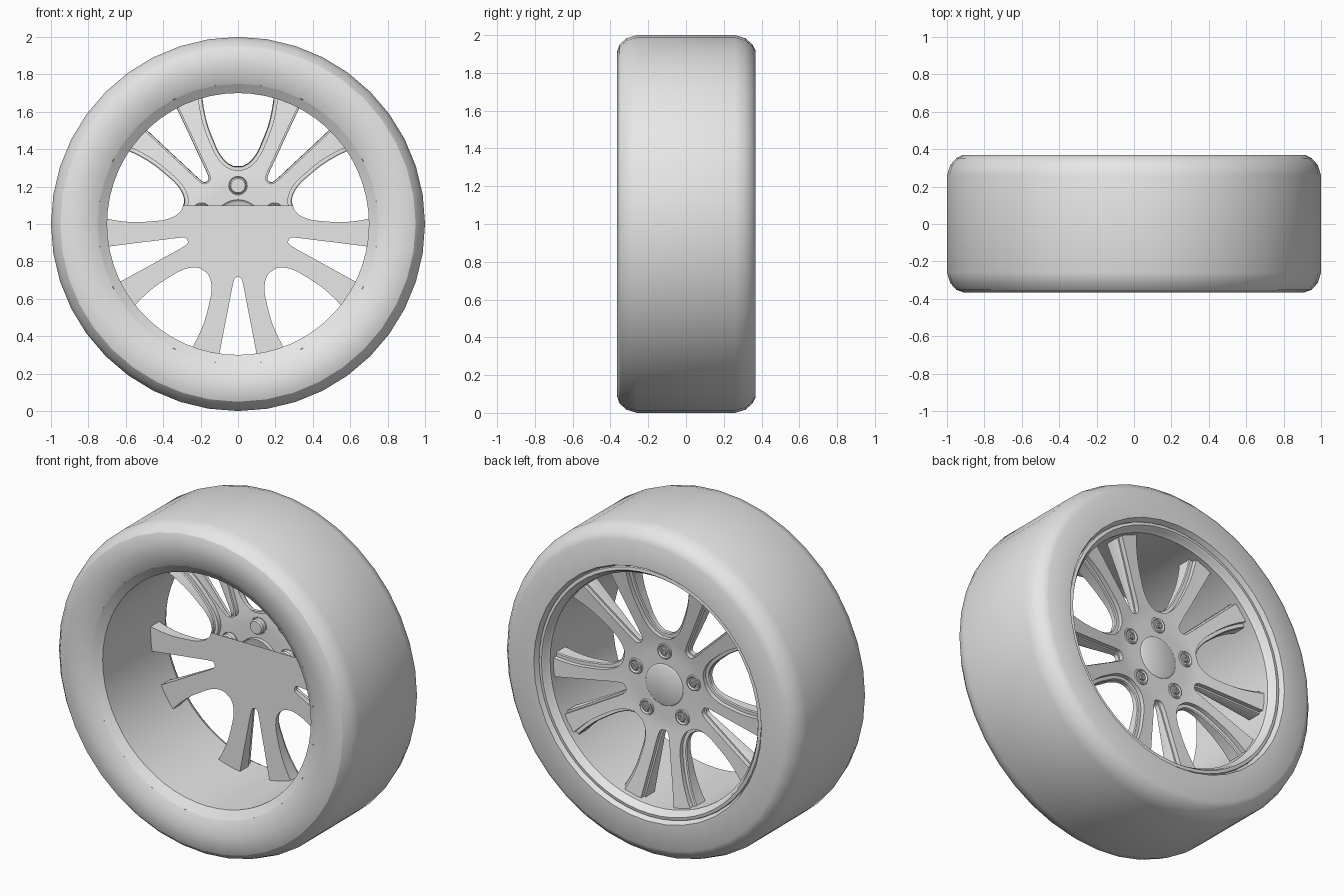
import bpy, bmesh
from math import sin, cos, tau, pi, hypot, atan2, radians
from mathutils import Vector

cube = bpy.data.objects.get("Cube")
if cube:
    bpy.data.objects.remove(cube)

grey = bpy.data.materials.new("plain_grey")
grey.use_nodes = True
grey.diffuse_color = (0.8, 0.8, 0.8, 1)
grey.node_tree.nodes["Principled BSDF"].inputs["Base Color"].default_value = (0.8, 0.8, 0.8, 1)

BACK_Y = 0.16      # back plane of the spokes
SECTOR = pi / 5    # half of one fifth of the wheel


def finish(bm, name, angle=32):
    me = bpy.data.meshes.new(name)
    bm.to_mesh(me)
    bm.free()
    me.materials.append(grey)
    ob = bpy.data.objects.new(name, me)
    bpy.context.collection.objects.link(ob)
    bpy.ops.object.select_all(action='DESELECT')
    ob.select_set(True)
    bpy.context.view_layer.objects.active = ob
    bpy.ops.object.shade_smooth_by_angle(angle=radians(angle))
    return ob


def polar(r, a, y):
    return Vector((r * cos(a), y, 1 + r * sin(a)))


def lathe(name, profile, segs, centre=(0, 1), flip=False, angle=32):
    """Spin (radius, y) points round an axis along y."""
    bm = bmesh.new()
    rings = []
    for r, y in profile:
        if r == 0:
            rings.append([bm.verts.new((centre[0], y, centre[1]))] * segs)
        else:
            rings.append([bm.verts.new((centre[0] + r * cos(tau * i / segs), y,
                                        centre[1] + r * sin(tau * i / segs)))
                          for i in range(segs)])
    for a, b in zip(rings, rings[1:]):
        for i in range(segs):
            j = (i + 1) % segs
            loop = list(dict.fromkeys([a[i], b[i], b[j], a[j]]))
            bm.faces.new(loop[::-1] if flip else loop)
    return finish(bm, name, angle)


def smooth_path(pts, steps=3):
    """Catmull-Rom resampling of a contour."""
    p = [Vector(q) for q in pts]
    p = [2 * p[0] - p[1]] + p + [2 * p[-1] - p[-2]]
    out = []
    for a, b, c, d in zip(p, p[1:], p[2:], p[3:]):
        for s in range(steps):
            t = s / steps
            out.append(0.5 * (2 * b + (c - a) * t + (2 * a - 5 * b + 4 * c - d) * t * t
                              + (3 * b - a - 3 * c + d) * t ** 3))
    return out + [p[-2]]


def offset(path, dist):
    """Push a window contour into the spoke."""
    out = []
    for i, p in enumerate(path):
        t = path[min(i + 1, len(path) - 1)] - path[max(i - 1, 0)]
        if i == 0:
            t = Vector((0, 1))
        t.normalize()
        out.append(p + dist * Vector((-t.y, t.x)))
    return out


def top_y(r):
    return 0.205 + 0.07 * max(0, (r - 0.24) / 0.46)


# Half outlines of the two window shapes: (along axis, across axis)
wide = smooth_path([(.31, 0), (.312, .028), (.335, .065), (.38, .1),
                    (.434, .125), (.53, .162), (.634, .185), (.72, .192)])
narrow = smooth_path([(.283, 0), (.286, .012), (.3, .021), (.35, .033),
                      (.43, .048), (.52, .066), (.62, .085), (.72, .104)])
wide_in, narrow_in = offset(wide, 0.024), offset(narrow, 0.012)
HUB_RADII = (0.125, 0.16, 0.2, 0.245)
MID = 6


def wide_polar(p):
    return p.length, atan2(p.y, p.x)


def narrow_polar(p):
    return p.length, SECTOR - atan2(p.y, p.x)


def blend(a, b):
    return [(a[0] + (b[0] - a[0]) * k / MID, a[1] + (b[1] - a[1]) * k / MID)
            for k in range(MID + 1)]


def hub_rows():
    return [blend((r, 0), (r, SECTOR)) for r in HUB_RADII]


def edge_wall(outer, inner):
    """Back edge, ledge and raised face edge on one side of a spoke."""
    ledge = top_y(outer[0]) - 0.028
    return [(*outer, BACK_Y), (*outer, ledge - 0.006), (outer[0] * .8 + inner[0] * .2,
            outer[1] * .8 + inner[1] * .2, ledge), (*inner, ledge), (*inner, top_y(inner[0]))]


def add_grids(name, grids, cut_z=None):
    """Repeat half-sector grids round the wheel and weld them."""
    bm = bmesh.new()
    for k in range(5):
        for side in (1, -1):
            for grid in grids:
                rows = [[bm.verts.new(polar(r, pi / 2 + k * tau / 5 + side * a, y))
                         for r, a, y in row] for row in grid]
                for p, q in zip(rows, rows[1:]):
                    for i in range(len(p) - 1):
                        bm.faces.new((p[i], p[i + 1], q[i + 1], q[i]))
    bmesh.ops.remove_doubles(bm, verts=bm.verts, dist=1e-4)
    bmesh.ops.dissolve_degenerate(bm, edges=bm.edges, dist=1e-5)
    bmesh.ops.recalc_face_normals(bm, faces=bm.faces)
    if cut_z:
        bmesh.ops.bisect_plane(bm, geom=bm.verts[:] + bm.edges[:] + bm.faces[:],
                               plane_co=(0, 0, cut_z), plane_no=(0, 0, 1), clear_outer=True)
    facing = sum(f.normal.y * f.calc_area() for f in bm.faces)
    if (facing < 0) != bool(cut_z):
        bmesh.ops.reverse_faces(bm, faces=bm.faces)
    return finish(bm, name)


# Outer spoke shell: hub face, raised faces, ledges and side walls
face_rows = [[(r, a, top_y(r)) for r, a in row] for row in hub_rows()]
face_rows += [[(r, a, top_y(r)) for r, a in blend(wide_polar(w), narrow_polar(n))]
              for w, n in zip(wide_in, narrow_in)]
wide_wall = [edge_wall(wide_polar(o), wide_polar(i)) for o, i in zip(wide, wide_in)]
narrow_wall = [edge_wall(narrow_polar(o), narrow_polar(i)) for o, i in zip(narrow, narrow_in)]
add_grids("spoke_shell", [face_rows, wide_wall, narrow_wall])

# Flat backing that covers only the lower part of the spokes
back_rows = [blend((r, 0), (r, SECTOR)) for r in (0.01, 0.12, 0.245)]
back_rows += [blend(wide_polar(w), narrow_polar(n)) for w, n in zip(wide, narrow)]
add_grids("spoke_backing", [[[(r, a, BACK_Y) for r, a in row] for row in back_rows]], 1.1)
lathe("backing_centre", [(0, BACK_Y), (.012, BACK_Y)], 10)

# Tyre and rim barrel
lathe("tyre", [(.75, -.335), (.79, -.354), (.85, -.366), (.91, -.366), (.95, -.352),
               (.983, -.315), (1, -.26), (1, .26), (.983, .315), (.95, .352),
               (.92, .368), (.765, .369), (.75, .335)], 40, flip=True, angle=28)
lathe("rim_barrel", [(.752, .325), (.746, .345), (.728, .348), (.718, .335), (.712, .318),
                     (.7, .305), (.7, -.3), (.75, -.335)], 60, flip=True)

# Hub cap
lathe("hub_cap", [(0, .211), (.115, .211), (.124, .206), (.13, .2), (.13, .175)], 40)

# Lug seats, nuts and the studs behind them
for k in range(5):
    a = pi / 2 + k * tau / 5
    c = (0.205 * cos(a), 1 + 0.205 * sin(a))
    lathe("lug_seat", [(.05, .2), (.045, .212), (.038, .213), (.031, .2055), (0, .2055)],
          24, c, flip=True)
    lathe("lug_nut", [(.024, .203), (.024, .214), (.02, .218), (.011, .218), (.011, .208),
                      (0, .208)], 6, c, flip=True, angle=20)
    lathe("lug_stud", [(.045, .204), (.045, .178), (.038, .17), (0, .17)], 20, c)
